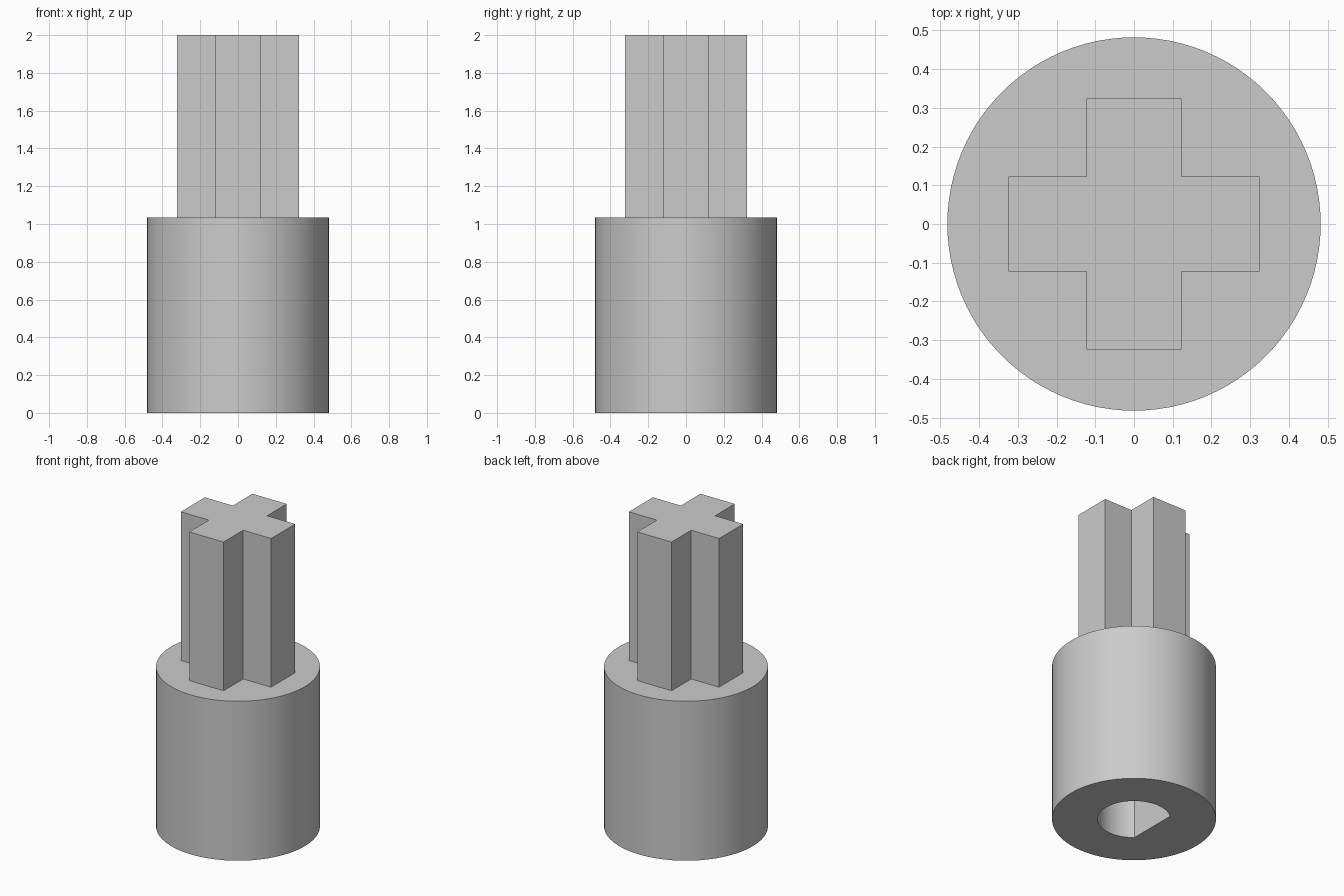
import bpy, bmesh, math

cube = bpy.data.objects.get("Cube")
if cube:
    bpy.data.objects.remove(cube, do_unlink=True)

BODY_R, BODY_TOP, TOP = 0.482, 1.035, 2.0
ARM, HALF = 0.324, 0.123
BORE_R, FLAT_X, BORE_DEPTH = 0.215, -0.14, 0.72

grey = bpy.data.materials.new("plain_grey")
grey.use_nodes = True
colour = (0.6, 0.6, 0.6, 1)
grey.diffuse_color = colour
grey.node_tree.nodes["Principled BSDF"].inputs["Base Color"].default_value = colour


def prism(name, outline, z0, z1):
    """Extrude a closed outline from z0 to z1."""
    bm = bmesh.new()
    face = bm.faces.new([bm.verts.new((x, y, z0)) for x, y in outline])
    new = bmesh.ops.extrude_face_region(bm, geom=[face])["geom"]
    bmesh.ops.translate(bm, vec=(0, 0, z1 - z0),
                        verts=[v for v in new if isinstance(v, bmesh.types.BMVert)])
    bmesh.ops.recalc_face_normals(bm, faces=bm.faces)
    mesh = bpy.data.meshes.new(name)
    bm.to_mesh(mesh)
    bm.free()
    mesh.materials.append(grey)
    obj = bpy.data.objects.new(name, mesh)
    bpy.context.collection.objects.link(obj)
    return obj


def arc(radius, start, end, count):
    return [(radius * math.cos(start + (end - start) * i / count),
             radius * math.sin(start + (end - start) * i / count))
            for i in range(count + 1)]


# Round body
body = prism("body", arc(BODY_R, 0, math.tau, 96)[:-1], 0, BODY_TOP)

# D-shaped shaft bore, flat on the -x side
limit = math.acos(FLAT_X / BORE_R)
cutter = prism("bore_cutter", arc(BORE_R, -limit, limit, 48), -0.1, BORE_DEPTH)
cutter.hide_render = True
bore = body.modifiers.new("bore", 'BOOLEAN')
bore.operation = 'DIFFERENCE'
bore.solver = 'EXACT'
bore.object = cutter
bpy.ops.object.select_all(action='DESELECT')
bpy.context.view_layer.objects.active = body
body.select_set(True)
bpy.ops.object.modifier_apply(modifier=bore.name)
bpy.data.objects.remove(cutter, do_unlink=True)
bpy.ops.object.shade_smooth_by_angle(angle=math.radians(30))

# Cross-shaped stem: one arm outline turned four times
outline = []
for turn in range(4):
    c, s = [(1, 0), (0, 1), (-1, 0), (0, -1)][turn]
    for x, y in ((ARM, -HALF), (ARM, HALF), (HALF, HALF)):
        outline.append((x * c - y * s, x * s + y * c))
prism("cross_stem", outline, BODY_TOP, TOP)
